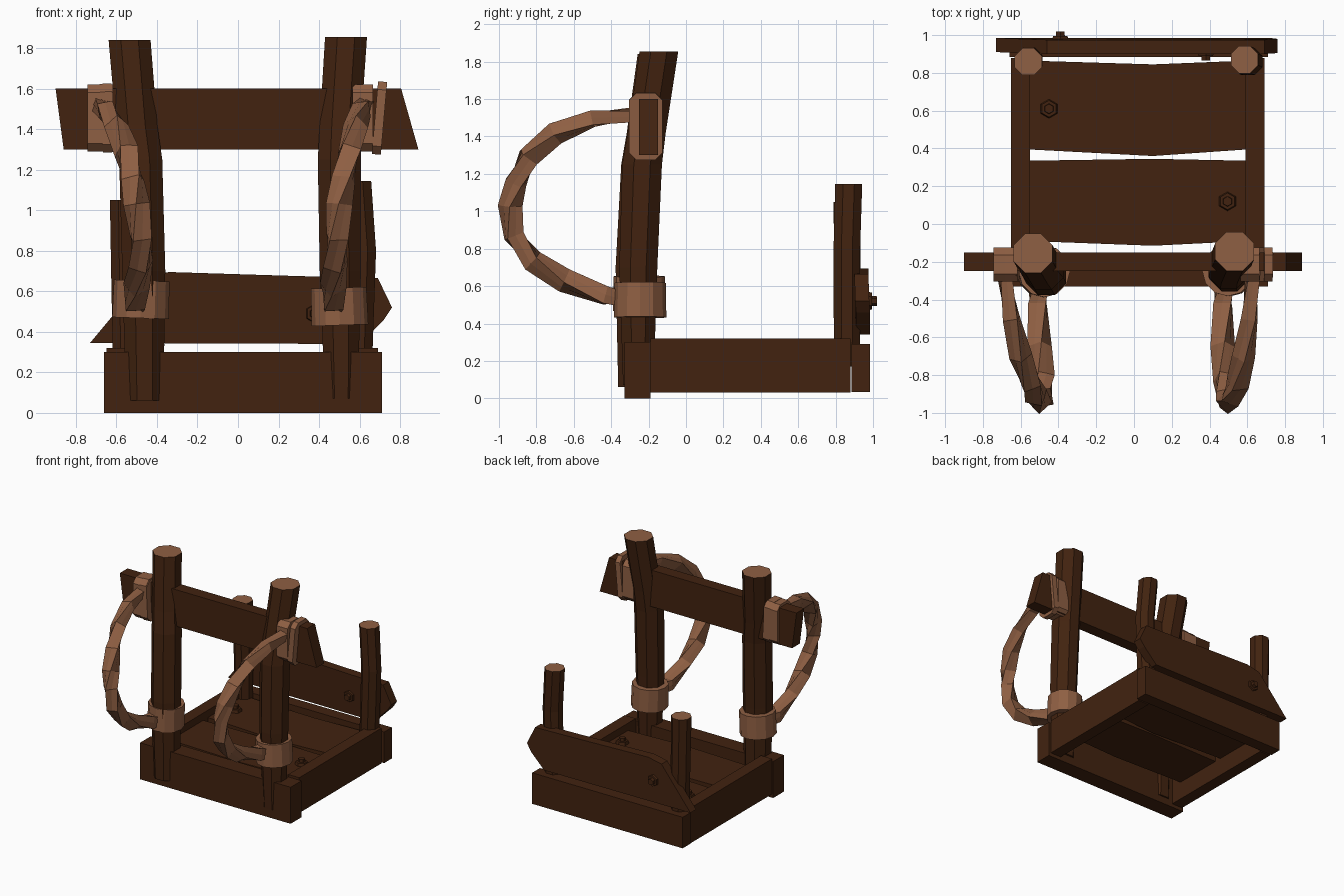
import bpy, bmesh, math
from mathutils import Vector, Matrix

cube = bpy.data.objects.get("Cube")
if cube:
    bpy.data.objects.remove(cube, do_unlink=True)


def material(name, rgb):
    m = bpy.data.materials.new(name)
    m.use_nodes = True
    m.diffuse_color = (*rgb, 1)
    m.node_tree.nodes["Principled BSDF"].inputs["Base Color"].default_value = (*rgb, 1)
    return m


WOOD = material("dark wood", (0.054, 0.0165, 0.005))
ROPE = material("light rope and cut wood", (0.275, 0.115, 0.056))


def finish(name, bm, *mats):
    bmesh.ops.recalc_face_normals(bm, faces=bm.faces)
    me = bpy.data.meshes.new(name)
    bm.to_mesh(me)
    bm.free()
    for m in mats:
        me.materials.append(m)
    ob = bpy.data.objects.new(name, me)
    bpy.context.collection.objects.link(ob)
    return ob


def box(name, x, y, z, mat=WOOD):
    """Box from (min, max) ranges."""
    bm = bmesh.new()
    bmesh.ops.create_cube(bm, size=1)
    for v in bm.verts:
        v.co = [r[0] if c < 0 else r[1] for c, r in zip(v.co, (x, y, z))]
    return finish(name, bm, mat)


def prism(name, outline, offset, mat=WOOD):
    """Flat outline extruded along an offset."""
    bm = bmesh.new()
    face = bm.faces.new([bm.verts.new(p) for p in outline])
    new = bmesh.ops.extrude_face_region(bm, geom=[face])["geom"]
    bmesh.ops.translate(bm, vec=offset,
                        verts=[g for g in new if isinstance(g, bmesh.types.BMVert)])
    return finish(name, bm, mat)


def sweep(name, path, radii, sides, mats, flat=False, twist=0.0, valley=1.0):
    """Tube along a path; valley < 1 pinches alternate points into strands."""
    bm = bmesh.new()
    pts = [Vector(p) for p in path]
    rings = []
    for i, p in enumerate(pts):
        t = (pts[min(i + 1, len(pts) - 1)] - pts[max(i - 1, 0)]).normalized()
        if flat:
            t = Vector((0, 0, 1))
        n1 = Vector((1, 0, 0))
        n1 = (n1 - t * n1.dot(t)).normalized()
        n2 = t.cross(n1)
        ring = []
        for k in range(sides):
            a = (k + 0.5) * math.tau / sides + twist * i
            r = radii[i] * (valley if k % 2 else 1)
            ring.append(bm.verts.new(p + (n1 * math.cos(a) + n2 * math.sin(a)) * r))
        rings.append(ring)
    for lo, hi in zip(rings, rings[1:]):
        for k in range(sides):
            j = (k + 1) % sides
            bm.faces.new((lo[k], lo[j], hi[j], hi[k]))
    bm.faces.new(rings[0][::-1])
    bm.faces.new(rings[-1]).material_index = len(mats) - 1
    return finish(name, bm, *mats)


def knob(name, loc, axis):
    """Hexagonal peg head with a narrower tip."""
    bm = bmesh.new()
    rot = Vector((0, 0, 1)).rotation_difference(Vector(axis)).to_matrix().to_4x4()
    for r, depth in ((0.052, 0.03), (0.03, 0.055)):
        bmesh.ops.create_cone(bm, cap_ends=True, segments=6, radius1=r, radius2=r * 0.85,
                              depth=depth, matrix=Matrix.Translation(loc) @ rot
                              @ Matrix.Translation((0, 0, depth / 2)))
    return finish(name, bm, WOOD)


def lashing(name, x, width, height, tilt):
    """Chamfered band wrapped round the crossbar."""
    hy, hz, c = 0.09, height / 2, 0.04
    quarter = [(hy, hz - c), (hy - c, hz)]
    ring = (quarter + [(-y, z) for y, z in quarter[::-1]]
            + [(-y, -z) for y, z in quarter] + [(y, -z) for y, z in quarter[::-1]])
    ob = prism(name, [(-width / 2, y, z) for y, z in ring], (width, 0, 0), ROPE)
    ob.location = (x, -0.215, 1.455)
    ob.rotation_euler.y = math.radians(tilt)


# Base frame
box("front_board", (-0.66, 0.71), (-0.33, -0.19), (0, 0.3))
box("back_board", (-0.66, 0.71), (0.885, 0.985), (0.035, 0.29))
box("right_side_board", (-0.65, -0.55), (-0.19, 0.88), (0.03, 0.32))
box("left_side_board", (0.59, 0.69), (-0.19, 0.88), (0.03, 0.32))

# Floor planks with slightly bowed edges
for name, y0, ym0, y1, ym1 in (("rear_floor_plank", 0.375, 0.36, 0.865, 0.845),
                               ("front_floor_plank", -0.11, -0.115, 0.335, 0.345)):
    prism(name, [(-0.56, y0 + 0.02, 0.18), (0.1, ym0, 0.18), (0.6, y0 + 0.02, 0.18),
                 (0.6, y1, 0.18), (0.1, ym1, 0.18), (-0.56, y1, 0.18)], (0, 0, 0.08))
knob("rear_floor_peg", (-0.45, 0.61, 0.255), (0, 0, 1))
knob("front_floor_peg", (0.495, 0.12, 0.255), (0, 0, 1))

# Tall front posts
sweep("front_right_post", [(-0.46, -0.27, 0.06), (-0.465, -0.27, 0.7), (-0.48, -0.24, 1.25),
                           (-0.50, -0.215, 1.42), (-0.535, -0.155, 1.84)],
      (0.1, 0.115, 0.115, 0.11, 0.112), 8, (WOOD, ROPE), flat=True)
sweep("front_left_post", [(0.51, -0.255, 0.07), (0.505, -0.255, 0.7), (0.5, -0.235, 1.25),
                          (0.505, -0.21, 1.42), (0.533, -0.145, 1.855)],
      (0.088, 0.11, 0.115, 0.11, 0.112), 8, (WOOD, ROPE), flat=True)

# Short back posts
sweep("back_right_post", [(-0.55, 0.86, 0.17), (-0.555, 0.865, 0.6), (-0.56, 0.86, 1.05)],
      (0.07, 0.075, 0.078), 8, (WOOD, ROPE), flat=True)
sweep("back_left_post", [(0.59, 0.86, 0.17), (0.61, 0.86, 0.8), (0.585, 0.87, 1.145)],
      (0.075, 0.077, 0.078), 8, (WOOD, ROPE), flat=True)

# Crossbar with slanted ends
prism("crossbar", [(-0.86, -0.25, 1.3), (0.89, -0.25, 1.3), (0.805, -0.25, 1.6),
                   (-0.9, -0.25, 1.6)], (0, 0.1, 0))

# Broken back plank with its pegs
prism("back_plank", [(-0.73, 0.91, 0.345), (0.6, 0.91, 0.34), (0.72, 0.91, 0.46),
                     (0.76, 0.905, 0.52), (0.69, 0.9, 0.665), (0.3, 0.9, 0.675),
                     (-0.34, 0.9, 0.695), (-0.46, 0.9, 0.67)], (0, 0.075, 0))
knob("back_plank_outer_peg", (-0.39, 0.965, 0.52), (0, 1, 0))
knob("back_plank_inner_peg", (0.38, 0.92, 0.49), (0, -1, 0))

# Lashings on the crossbar
lashing("right_lashing", -0.68, 0.125, 0.33, 0)
lashing("right_lashing_inner", -0.645, 0.06, 0.34, -3)
lashing("left_lashing_inner", 0.615, 0.1, 0.33, 0)
lashing("left_lashing_outer", 0.698, 0.045, 0.36, 5)

# Collars round the posts
for name, loc, tilt in (("right_collar", (-0.478, -0.25, 0.56), 2),
                        ("left_collar", (0.5, -0.245, 0.525), -2)):
    bm = bmesh.new()
    bmesh.ops.create_cone(bm, cap_ends=True, segments=12, radius1=0.14, radius2=0.137,
                          depth=0.185)
    collar = finish(name, bm, ROPE)
    collar.location = loc
    collar.rotation_euler.y = math.radians(tilt)

# Twisted ropes looping forward from lashing to collar
loop = [(-0.24, 1.52), (-0.5, 1.495), (-0.70, 1.415), (-0.84, 1.29), (-0.91, 1.15),
        (-0.94, 1.03), (-0.92, 0.87), (-0.82, 0.735), (-0.65, 0.63), (-0.43, 0.55),
        (-0.3, 0.54)]
thickness = (0.045, 0.055, 0.062, 0.066, 0.066, 0.066, 0.066, 0.066, 0.066, 0.066, 0.06)
for name, xs in (
        ("right_rope", (-.69, -.65, -.6, -.55, -.52, -.5, -.48, -.48, -.5, -.51, -.5)),
        ("left_rope", (.63, .61, .58, .55, .52, .5, .49, .48, .47, .47, .48))):
    sweep(name, [(x, y, z) for x, (y, z) in zip(xs, loop)], thickness, 8, (ROPE,),
          twist=math.radians(32), valley=0.72)
